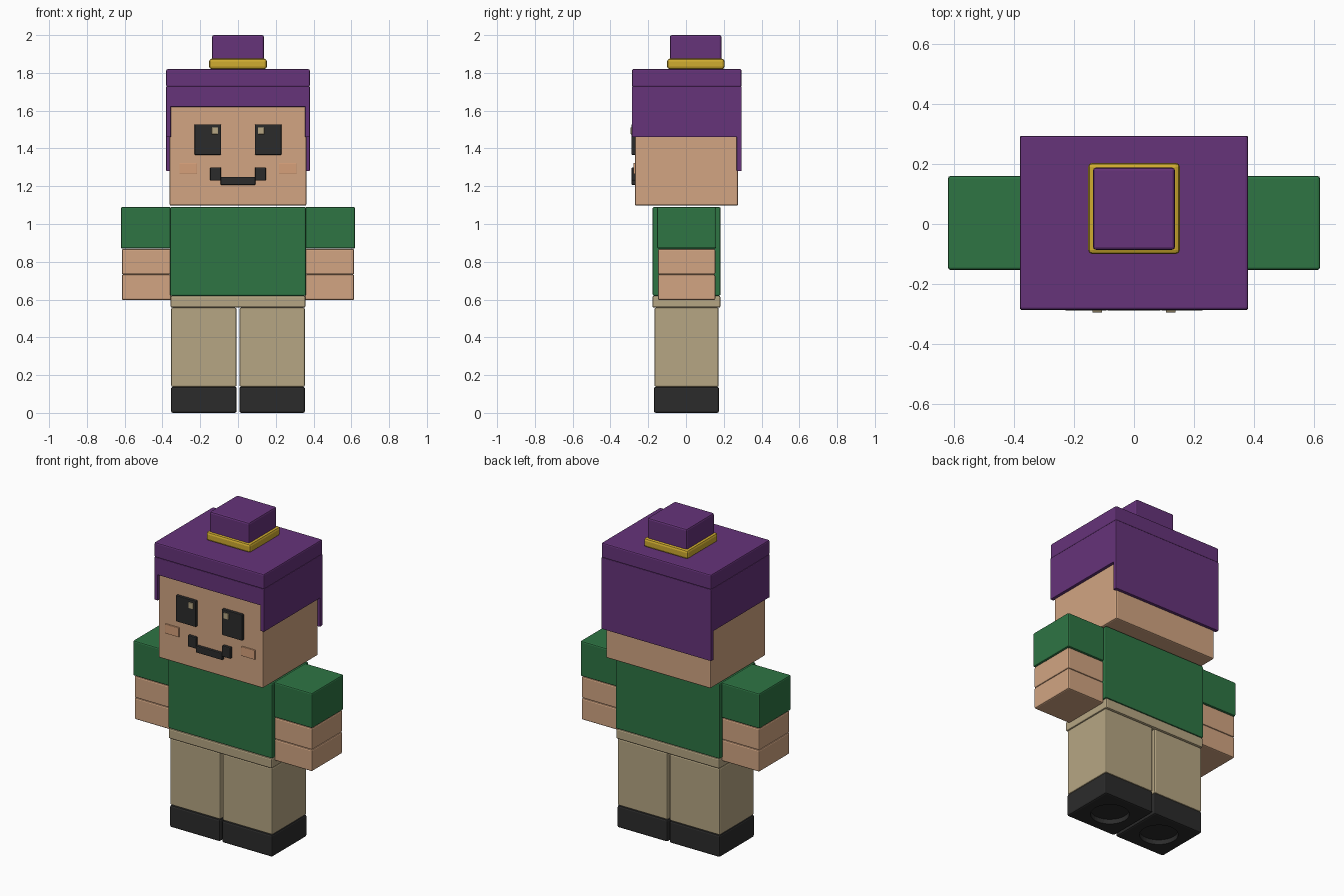
import bpy
import bmesh
from mathutils import Matrix

cube = bpy.data.objects.get("Cube")
if cube:
    bpy.data.objects.remove(cube, do_unlink=True)


def linear(c):
    return c / 12.92 if c <= 0.04045 else ((c + 0.055) / 1.055) ** 2.4


def material(name, code):
    rgb = [linear(int(code[i:i + 2], 16) / 255) for i in (0, 2, 4)]
    m = bpy.data.materials.new(name)
    m.use_nodes = True
    m.diffuse_color = (*rgb, 1)
    bsdf = m.node_tree.nodes["Principled BSDF"]
    bsdf.inputs["Base Color"].default_value = (*rgb, 1)
    bsdf.inputs["Roughness"].default_value = 0.6
    return m


purple = material("purple", "66337A")
gold = material("gold", "D0AC30")
green = material("green", "2E7544")
skin = material("skin", "D2A582")
blush = material("blush", "D6A07A")
tan = material("tan", "B6A683")
black = material("black", "2B2B2B")


def block(name, mat, x, y, z, bevel=0.008):
    """Box between the given (low, high) limits, with softened edges."""
    bm = bmesh.new()
    limits = (x, y, z)
    centre = [(a + b) / 2 for a, b in limits]
    size = [abs(b - a) for a, b in limits]
    bmesh.ops.create_cube(bm, size=1)
    bmesh.ops.scale(bm, vec=size, verts=bm.verts)
    mesh = bpy.data.meshes.new(name)
    bm.to_mesh(mesh)
    bm.free()
    mesh.materials.append(mat)
    obj = bpy.data.objects.new(name, mesh)
    obj.location = centre
    bpy.context.collection.objects.link(obj)
    mod = obj.modifiers.new("soft_edges", 'BEVEL')
    mod.width = bevel
    mod.segments = 2
    return obj


def pair(name, mat, x, y, z, bevel=0.008):
    """The same block on the right (-x) and left (+x) side."""
    return [block(f"{side}_{name}", mat, (s * x[0], s * x[1]), y, z, bevel)
            for side, s in (("right", -1), ("left", 1))]


# Shoes with a shallow round socket in each sole
for shoe in pair("shoe", black, (0.007, 0.355), (-0.17, 0.175), (0, 0.138), 0.01):
    bm = bmesh.new()
    bmesh.ops.create_cone(bm, cap_ends=True, segments=32, radius1=0.11,
                          radius2=0.11, depth=0.06,
                          matrix=Matrix.Translation((shoe.location.x, 0.003, 0)))
    mesh = bpy.data.meshes.new("sole_cutter")
    bm.to_mesh(mesh)
    bm.free()
    mesh.materials.append(black)
    cutter = bpy.data.objects.new("sole_cutter", mesh)
    bpy.context.collection.objects.link(cutter)
    cutter.hide_render = True
    cutter.hide_viewport = True
    cut = shoe.modifiers.new("sole_socket", 'BOOLEAN')
    cut.operation = 'DIFFERENCE'
    cut.object = cutter

# Legs and hips
pair("leg", tan, (0.008, 0.354), (-0.167, 0.173), (0.138, 0.557))
block("hips", tan, (-0.357, 0.357), (-0.178, 0.182), (0.557, 0.62))

# Torso and arms
block("torso", green, (-0.36, 0.36), (-0.177, 0.183), (0.62, 1.09))
pair("sleeve", green, (0.355, 0.62), (-0.153, 0.16), (0.87, 1.09))
pair("forearm", skin, (0.355, 0.615), (-0.148, 0.155), (0.732, 0.868))
pair("hand", skin, (0.355, 0.615), (-0.148, 0.155), (0.597, 0.732))

# Head
block("head", skin, (-0.362, 0.362), (-0.271, 0.276), (1.097, 1.75))

# Hair: cap, fringe, sides and back
block("hair_cap", purple, (-0.38, 0.38), (-0.286, 0.294), (1.726, 1.82))
block("hair_fringe", purple, (-0.38, 0.38), (-0.286, -0.262), (1.62, 1.728), 0.004)
pair("hair_side", purple, (0.355, 0.38), (-0.286, 0.292), (1.46, 1.728), 0.004)
block("hair_back", purple, (-0.38, 0.38), (0.268, 0.294), (1.28, 1.728), 0.004)

# Topknot and its band
block("topknot_band", gold, (-0.153, 0.153), (-0.1, 0.204), (1.82, 1.875), 0.014)
block("topknot", purple, (-0.137, 0.137), (-0.086, 0.188), (1.83, 2.0), 0.01)

# Face
pair("eye", black, (0.09, 0.23), (-0.289, -0.262), (1.366, 1.528), 0.004)
pair("eye_glint", tan, (0.106, 0.139), (-0.295, -0.28), (1.475, 1.512), 0.003)
pair("cheek", blush, (0.216, 0.311), (-0.279, -0.265), (1.265, 1.324), 0.003)
pair("mouth_corner", black, (0.09, 0.148), (-0.288, -0.262), (1.23, 1.3), 0.005)
block("mouth", black, (-0.092, 0.092), (-0.288, -0.262), (1.207, 1.25), 0.005)
